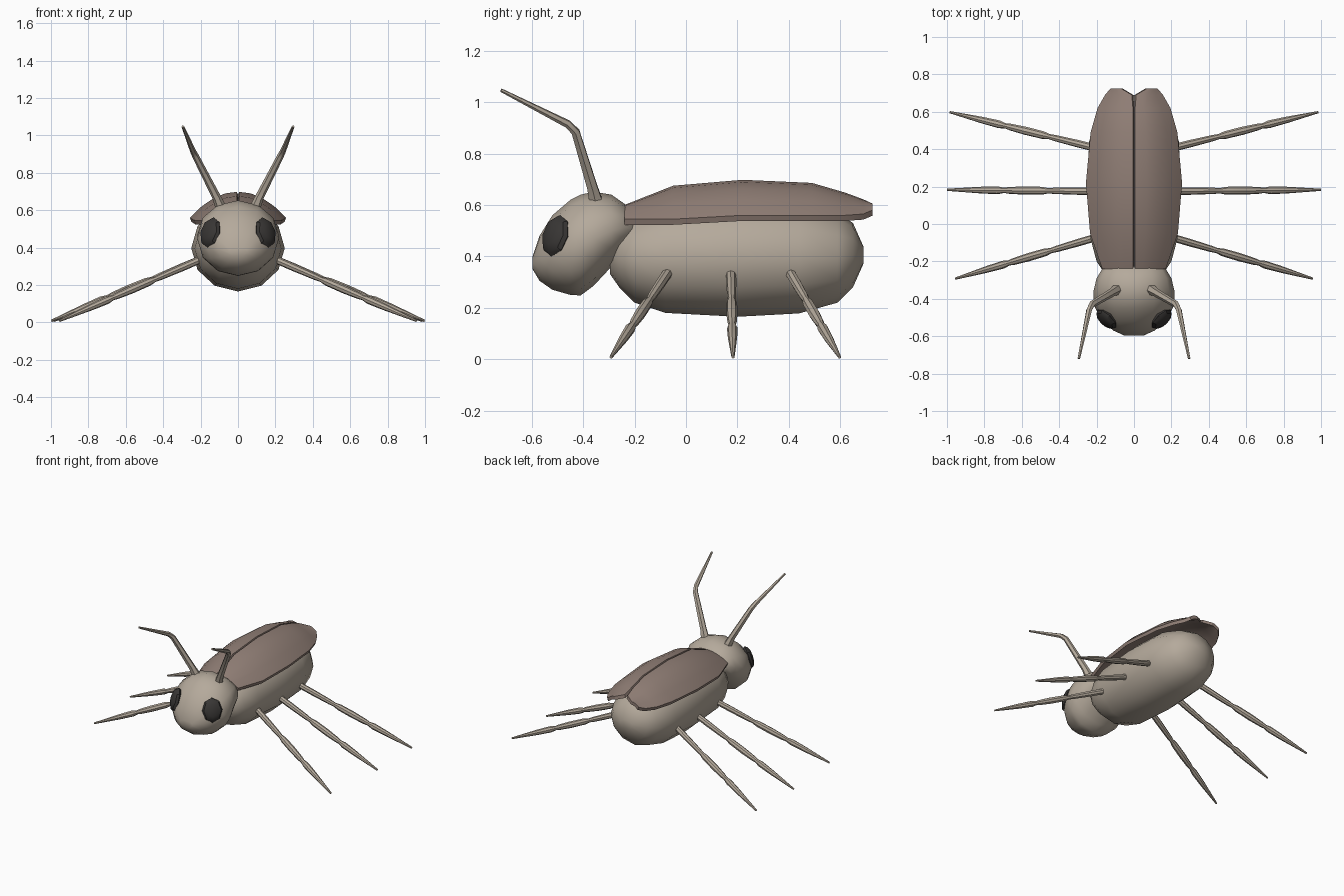
import bpy, bmesh, math
from mathutils import Vector, Matrix

if "Cube" in bpy.data.objects:
    bpy.data.objects.remove(bpy.data.objects["Cube"])


def material(name, rgb):
    m = bpy.data.materials.new(name)
    m.diffuse_color = (*rgb, 1)
    m.use_nodes = True
    m.node_tree.nodes["Principled BSDF"].inputs["Base Color"].default_value = m.diffuse_color
    return m


SHELL = material("tan_shell", (0.46, 0.40, 0.33))
WING = material("brown_wing", (0.28, 0.21, 0.18))
DARK = material("dark_eye", (0.04, 0.037, 0.035))


def finish(name, bm, mat, angle=40):
    bmesh.ops.recalc_face_normals(bm, faces=bm.faces)
    me = bpy.data.meshes.new(name)
    bm.to_mesh(me)
    bm.free()
    ob = bpy.data.objects.new(name, me)
    bpy.context.collection.objects.link(ob)
    me.materials.append(mat)
    bpy.ops.object.select_all(action='DESELECT')
    ob.select_set(True)
    bpy.context.view_layer.objects.active = ob
    bpy.ops.object.shade_smooth_by_angle(angle=math.radians(angle))
    return ob


def skin(rings):
    """Bridge equal-sized rings of points and cap both ends."""
    bm = bmesh.new()
    loops = [[bm.verts.new(p) for p in r] for r in rings]
    n = len(loops[0])
    for a, b in zip(loops, loops[1:]):
        for i in range(n):
            j = (i + 1) % n
            bm.faces.new((a[i], a[j], b[j], b[i]))
    bm.faces.new(loops[0])
    bm.faces.new(loops[-1])
    return bm


def hull(name, stations, sides=12):
    """Oval sections along y: (y, top, bottom, half width)."""
    rings = []
    for y, top, bot, rx in stations:
        rings.append([(rx * math.sin(2 * math.pi * i / sides), y,
                       (top + bot) / 2 + (top - bot) / 2 * math.cos(2 * math.pi * i / sides))
                      for i in range(sides)])
    return finish(name, skin(rings), SHELL, 60)


def tube(name, points, sides=8):
    """Tapered tube through (position, radius) pairs."""
    pos = [Vector(p) for p, _ in points]
    rings = []
    for k, (p, r) in enumerate(points):
        d = (pos[min(k + 1, len(pos) - 1)] - pos[max(k - 1, 0)]).normalized()
        u = d.cross(Vector((0, 1, 0.1))).normalized()
        v = d.cross(u)
        rings.append([pos[k] + r * (u * math.cos(2 * math.pi * i / sides)
                                    + v * math.sin(2 * math.pi * i / sides))
                      for i in range(sides)])
    return finish(name, skin(rings), SHELL)


# Abdomen and head
hull("body", [(-.295, .45, .33, .08), (-.26, .52, .28, .16), (-.2, .57, .22, .20),
              (-.08, .61, .18, .232), (.2, .63, .165, .25), (.44, .62, .178, .24),
              (.59, .57, .22, .195), (.65, .53, .28, .145), (.69, .44, .37, .05)])
hull("head", [(-.597, .40, .35, .05), (-.57, .48, .305, .11), (-.52, .56, .27, .17),
              (-.45, .62, .25, .207), (-.41, .64, .248, .217), (-.36, .652, .285, .217),
              (-.29, .64, .36, .20), (-.24, .605, .42, .17), (-.18, .54, .46, .10)])

# Leg direction: root and tip; thickness along the leg with two pinched joints
LEGS = {"front": ((.18, -.065, .345), (.955, -.292, .008)),
        "middle": ((.18, .175, .345), (.998, .183, .008)),
        "rear": ((.18, .40, .345), (.985, .598, .008))}
LEG_R = [(0, .02), (.15, .02), (.3, .017), (.34, .014), (.38, .021), (.5, .022),
         (.6, .018), (.63, .014), (.67, .021), (.78, .018), (1, .006)]

for side, s in (("right", 1), ("left", -1)):
    flip = Vector((s, 1, 1))
    for which, (a, b) in LEGS.items():
        a, b = Vector(a) * flip, Vector(b) * flip
        tube(f"{which}_leg_{side}", [(a.lerp(b, t), r) for t, r in LEG_R])

    # Antenna with one bend
    tube(f"antenna_{side}", [(Vector(p) * flip, r) for p, r in (
        ((.09, -.35, .61), .03), ((.115, -.365, .67), .023), ((.225, -.43, .885), .018),
        ((.24, -.46, .915), .016), ((.295, -.72, 1.047), .007))], 6)

    # Flattened faceted eye lying on the cheek
    bm = bmesh.new()
    bmesh.ops.create_uvsphere(bm, u_segments=8, v_segments=6, radius=1)
    z = Vector((s * .66, -.70, .28)).normalized()
    y = (Vector((0, 0, 1)) - z * z.z).normalized()
    x = y.cross(z)
    rot = Matrix((x, y, z)).transposed().to_4x4()
    bm.transform(Matrix.Translation((s * .147, -.507, .48)) @ rot
                 @ Matrix.Diagonal((.068, .084, .032, 1)))
    finish(f"eye_{side}", bm, DARK, 35)

    # Wing case: arched sheet, (y, inner x, outer x, top z, edge z), given thickness
    bm = bmesh.new()
    rows = []
    for yy, xi, xo, top, edge in ((-.24, .006, .17, .60, .545), (-.05, .006, .235, .675, .545),
                                  (.22, .006, .257, .698, .56), (.49, .006, .232, .686, .56),
                                  (.62, .006, .195, .648, .56), (.69, .012, .155, .622, .565),
                                  (.725, .07, .125, .606, .58)):
        row = []
        for i in range(5):
            t = i / 4
            h = 1 - t ** 2
            row.append(bm.verts.new((s * (xi + (xo - xi) * t), yy, edge + (top - edge) * h)))
        rows.append(row)
    for a, b in zip(rows, rows[1:]):
        for i in range(4):
            f = (a[i], a[i + 1], b[i + 1], b[i])
            bm.faces.new(f if s > 0 else f[::-1])
    bm.normal_update()
    base = list(bm.faces)
    top_verts = list(bm.verts)
    extra = bmesh.ops.extrude_face_region(bm, geom=base, use_keep_orig=True)
    low = [g for g in extra["geom"] if isinstance(g, bmesh.types.BMVert)]
    bmesh.ops.translate(bm, verts=low, vec=(-s * .008, 0, -.022))
    finish(f"wing_case_{side}", bm, WING, 30)
